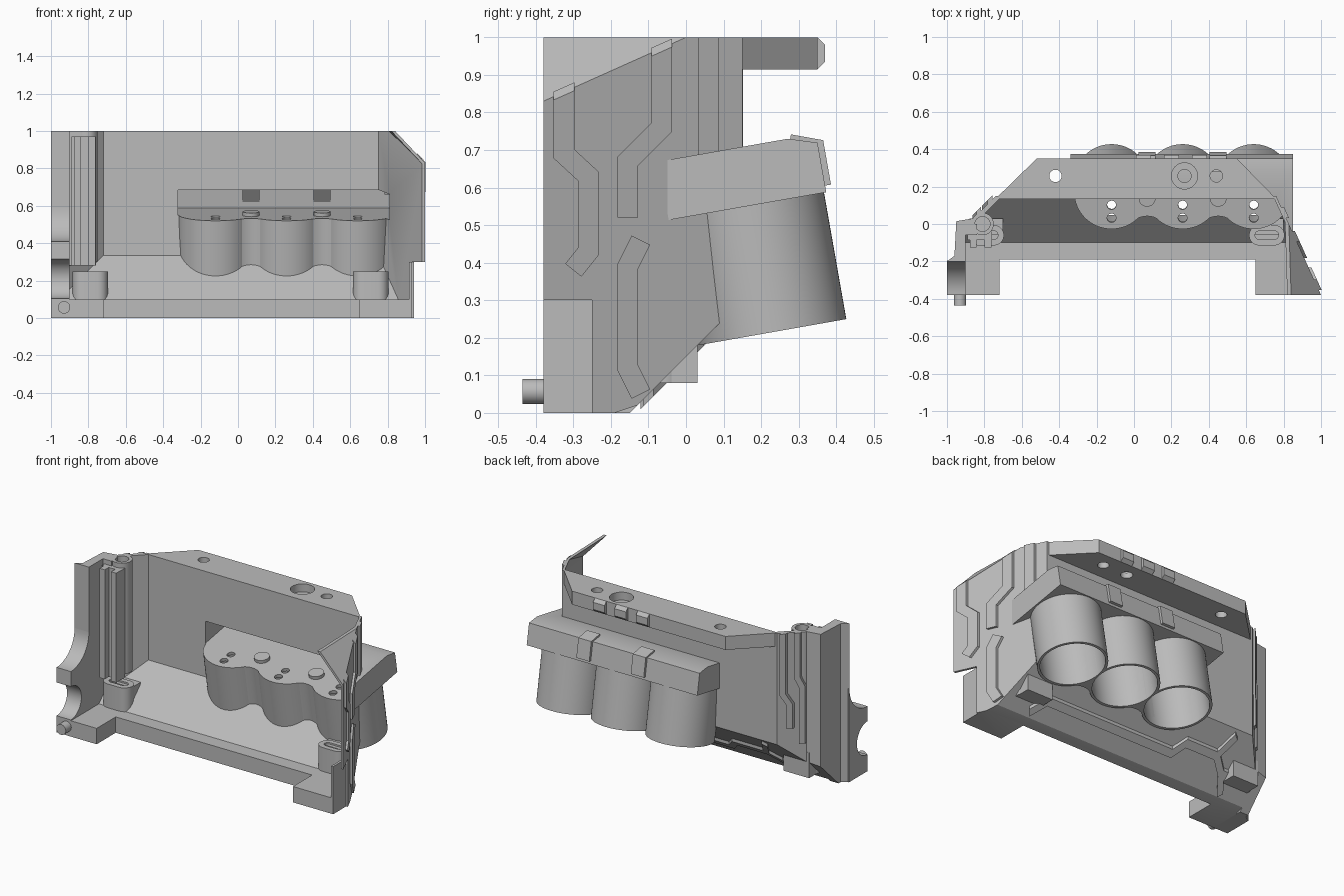
import bpy, bmesh
from math import sin, cos, pi, radians
from mathutils import Matrix, Vector

cube = bpy.data.objects.get("Cube")
if cube:
    bpy.data.objects.remove(cube, do_unlink=True)

grey = bpy.data.materials.new("plain grey")
grey.use_nodes = True
grey.diffuse_color = (0.5, 0.5, 0.5, 1)
grey.node_tree.nodes["Principled BSDF"].inputs["Base Color"].default_value = (0.5, 0.5, 0.5, 1)

# Tilted frame shared by the three tubes and their housing
TILT = Matrix.Translation((0, 0.23, 0.215)) @ Matrix.Rotation(radians(10), 4, 'X')
TUBES = [-0.12, 0.26, 0.64]
parts, cutters = [], []


def prism(name, pts, axis, lo, hi, planes=(), frame=None, cutter=False):
    """Extrude a flat outline along an axis, then trim it by planes."""
    place = {'x': lambda a, b, t: (t, a, b),
             'y': lambda a, b, t: (a, t, b),
             'z': lambda a, b, t: (a, b, t)}[axis]
    bm = bmesh.new()
    rings = [[bm.verts.new(place(a, b, t)) for a, b in pts] for t in (lo, hi)]
    bm.faces.new(rings[0])
    bm.faces.new(rings[1])
    n = len(pts)
    for i in range(n):
        j = (i + 1) % n
        bm.faces.new((rings[0][i], rings[0][j], rings[1][j], rings[1][i]))
    for co, no in planes:
        bmesh.ops.bisect_plane(bm, geom=bm.verts[:] + bm.edges[:] + bm.faces[:],
                               plane_co=co, plane_no=no, clear_outer=True)
        bmesh.ops.holes_fill(bm, edges=[e for e in bm.edges if e.is_boundary], sides=0)
    bmesh.ops.recalc_face_normals(bm, faces=bm.faces)
    if frame:
        bm.transform(frame)
    mesh = bpy.data.meshes.new(name)
    bm.to_mesh(mesh)
    bm.free()
    mesh.materials.append(grey)
    ob = bpy.data.objects.new(name, mesh)
    bpy.context.collection.objects.link(ob)
    ob.hide_render = cutter
    (cutters if cutter else parts).append(ob)
    return ob


def box(a0, a1, b0, b1):
    return [(a0, b0), (a1, b0), (a1, b1), (a0, b1)]


def arc(cx, cy, r, start, end, n):
    return [(cx + r * cos(radians(start + (end - start) * i / n)),
             cy + r * sin(radians(start + (end - start) * i / n))) for i in range(n + 1)]


def disc(cx, cy, r, n=48):
    return arc(cx, cy, r, 0, 360, n)[:-1]


def stadium(cx, cy, half, r):
    return arc(cx + half, cy, r, -90, 90, 12) + arc(cx - half, cy, r, 90, 270, 12)


def strip(path, w):
    """Outline of a mitred band along a path."""
    p = [Vector(q) for q in path]
    left, right = [], []
    for i, q in enumerate(p):
        d0 = (q - p[max(i - 1, 0)]).normalized()
        d1 = (p[min(i + 1, len(p) - 1)] - q).normalized()
        d = (d0 + d1).normalized()
        off = Vector((-d.y, d.x)) * w / 2 / max(d.dot(d1 if d1.length else d0), 0.5)
        left.append(tuple(q + off))
        right.append(tuple(q - off))
    return left + right[::-1]


def carve(ob, *tools):
    bpy.context.view_layer.objects.active = ob
    for t in tools:
        m = ob.modifiers.new("cut", 'BOOLEAN')
        m.operation, m.solver, m.object = 'DIFFERENCE', 'EXACT', t
        bpy.ops.object.modifier_apply(modifier=m.name)


def wall(co, no):
    co, no = Vector(co), Vector(no).normalized()
    return lambda o, s=1: (co + no * o, no * s)


# Wall planes, each movable outward by an offset
side = wall((0.76, 0.15, 0), (0.53, 0.24, 0))
corner = wall((-0.74, 0.15, 0), (-1, 1, 0))
slope = wall((0, -0.13, 0.02), (0, 1, -1))
a, b, c = Vector((0.828, 0, 1)), Vector((1, -0.38, 0.83)), Vector((0.84, -0.38, 1))
wing = wall(a, (c - a).cross(b - a) * (1 if (c - a).cross(b - a).z > 0 else -1))

# Cutters
inner = prism("cut_inside", [(-0.6, 0.1), (-0.1, 0.1), (0.135, 0.335), (0.135, 1.1), (-0.6, 1.1)],
              'x', -1.2, 1.2, [side(-0.015), corner(-0.025), wing(-0.015)], cutter=True)
gap = prism("cut_front_gap", box(-0.72, 0.65, -0.6, -0.19), 'z', -0.1, 0.2, cutter=True)
notch = prism("cut_side_notch", box(-0.6, -0.25, -0.1, 0.3), 'x', 0.93, 1.2, cutter=True)
cavity = prism("cut_cavity", box(-0.3, 0.19, 0.345, 0.48), 'x', -0.32, 0.81, frame=TILT, cutter=True)
bores = [prism("cut_bore", disc(x, 0, 0.185), 'z', -0.1, 0.325, frame=TILT, cutter=True) for x in TUBES]
screw = prism("cut_screw", disc(-0.81, 0, 0.04, 24), 'z', 0.5, 1.1, cutter=True)

# Main shell
shell = prism("shell", [(-0.38, 0), (-0.19, 0), (-0.13, 0.02), (0.15, 0.3), (0.15, 1), (-0.38, 1)],
              'x', -0.9, 1.1, [side(0), corner(0), wing(0)])
carve(shell, inner, gap, notch, cavity, *bores, screw)
prism("side_plate", box(-0.38, -0.25, 0, 0.3), 'x', 0.915, 0.93)

# Rear flange along the top, with its holes and ridges
flange = prism("top_flange", [(-0.735, 0.14), (-0.52, 0.35), (0.55, 0.35), (0.755, 0.14)], 'z', 0.915, 1)
for x, r, z in [(-0.42, 0.033, 0.8), (0.44, 0.033, 0.8), (0.27, 0.035, 0.8), (0.27, 0.07, 0.95)]:
    carve(flange, prism("cut_hole", disc(x, 0.257, r, 32), 'z', z, 1.1, cutter=True))
for x in (0.05, 0.2, 0.35):
    prism("flange_ridge", [(0.34, 0.915), (0.35, 0.915), (0.37, 0.935), (0.37, 0.98), (0.35, 1), (0.34, 1)],
          'x', x - 0.04, x + 0.04)

# Three open tubes with a wavy web in front of them
tubes = [prism("tube", disc(x, 0, 0.2, 64), 'z', 0, 0.345, frame=TILT) for x in TUBES]
wave = [(-0.12 + 0.76 * i / 40, -0.165 - 0.035 * cos(2 * pi * i / 20)) for i in range(41)]
web = prism("tube_web", wave + [(0.64, 0), (-0.12, 0)], 'z', 0, 0.345, frame=TILT)
pins = [prism("cut_deck_hole", disc(x, y, 0.024, 24), 'z', 0.2, 0.5, frame=TILT, cutter=True)
        for x in TUBES for y in (-0.07, -0.14)]
for ob in tubes + [web]:
    carve(ob, *bores, *pins)
for x in (0.07, 0.45):
    prism("deck_stud", disc(x, -0.03, 0.045, 32), 'z', 0.34, 0.365, frame=TILT)

# Housing above the tubes
housing = prism("housing", [(-0.22, 0.342), (0.206, 0.342), (0.206, 0.476), (0.13, 0.5), (-0.22, 0.5)],
                'x', -0.34, 0.85, frame=TILT)
carve(housing, cavity, inner, *bores, *pins)
for x in (0.07, 0.45):
    prism("housing_rib", [(0.13, 0.48), (0.2, 0.36), (0.222, 0.36), (0.222, 0.48), (0.14, 0.51)],
          'x', x - 0.045, x + 0.045, frame=TILT)

# Column and foot on the right
prism("side_column", [(-0.86, 0.03), (-0.95, 0.015), (-0.96, -0.17), (-1, -0.2), (-0.9, -0.2), (-0.9, -0.02)],
      'z', 0, 1, [slope(0)])
foot = [(-0.38, 0), (-0.38, 0.1)] + arc(-0.38, 0.21, 0.105, -90, 90, 20) + [(-0.38, 0.32)] \
    + arc(-0.38, 0.59, 0.18, -90, 0, 14) + [(-0.195, 0.59), (-0.195, 0)]
prism("column_foot", foot, 'x', -1, -0.9)
prism("hinge_pin", disc(-0.93, 0.057, 0.033, 32), 'y', -0.435, -0.36)

# Screw post with clip rails in the corner
post = prism("screw_post", disc(-0.81, 0, 0.06, 40), 'z', 0.3, 1)
carve(post, screw)
prism("post_web", box(-0.9, -0.84, -0.06, 0), 'z', 0.28, 1)
for x in (-0.86, -0.78):
    prism("clip_rail", box(x - 0.018, x + 0.018, -0.125, -0.04), 'z', 0.28, 0.97)
prism("clip_bridge", box(-0.89, -0.76, -0.085, -0.05), 'z', 0.28, 0.97)

# Slotted bosses on the floor
for x in (-0.79, 0.71):
    boss = prism("floor_boss", stadium(x, -0.06, 0.04, 0.055), 'z', 0.08, 0.25)
    carve(boss, prism("cut_slot", stadium(x, -0.06, 0.04, 0.023), 'z', 0.17, 0.4, cutter=True))
    prism("boss_base", box(x - 0.09, x + 0.09, -0.06, 0.03), 'z', 0.08, 0.24)

# Raised ribs on the side wall
H = 0.014
for path in ([(-0.325, 0.9), (-0.325, 0.69), (-0.26, 0.63), (-0.26, 0.43), (-0.3, 0.38)],
             [(-0.065, 1), (-0.065, 0.76), (-0.155, 0.67), (-0.155, 0.52)],
             [(0.06, 1), (0.06, 0.66)],
             [(-0.12, 0.46), (-0.155, 0.39), (-0.155, 0.12), (-0.12, 0.05)]):
    prism("side_rib", strip(path, 0.055), 'x', 0.6, 1.2,
          [side(H), side(-0.005, -1), wing(0.005), slope(0.01)])

# Raised ribs on the corner wall
for path in ([(-0.77, 1), (-0.77, 0.62), (-0.8, 0.55), (-0.8, 0.4)],
             [(-0.83, 1), (-0.83, 0.72), (-0.85, 0.66), (-0.85, 0.3)]):
    prism("corner_rib", strip(path, 0.025), 'y', -0.3, 0.3, [corner(H), corner(-0.005, -1)])

# Raised ribs under the sloped bottom
for path in ([(-0.84, -0.03), (-0.66, -0.03), (-0.58, 0.03), (-0.36, 0.03), (-0.3, -0.03), (0.6, -0.03), (0.68, -0.1)],
             [(-0.66, -0.03), (-0.72, -0.11)], [(-0.58, 0.03), (-0.64, 0.13)]):
    prism("bottom_rib", strip(path, 0.035), 'z', -0.4, 0.6, [slope(H), slope(-0.005, -1)])

# Tidy up: drop the cutters and smooth the round faces
for ob in cutters:
    bpy.data.objects.remove(ob, do_unlink=True)
bpy.ops.object.select_all(action='DESELECT')
for ob in parts:
    ob.select_set(True)
bpy.context.view_layer.objects.active = shell
bpy.ops.object.shade_smooth_by_angle(angle=radians(25))
